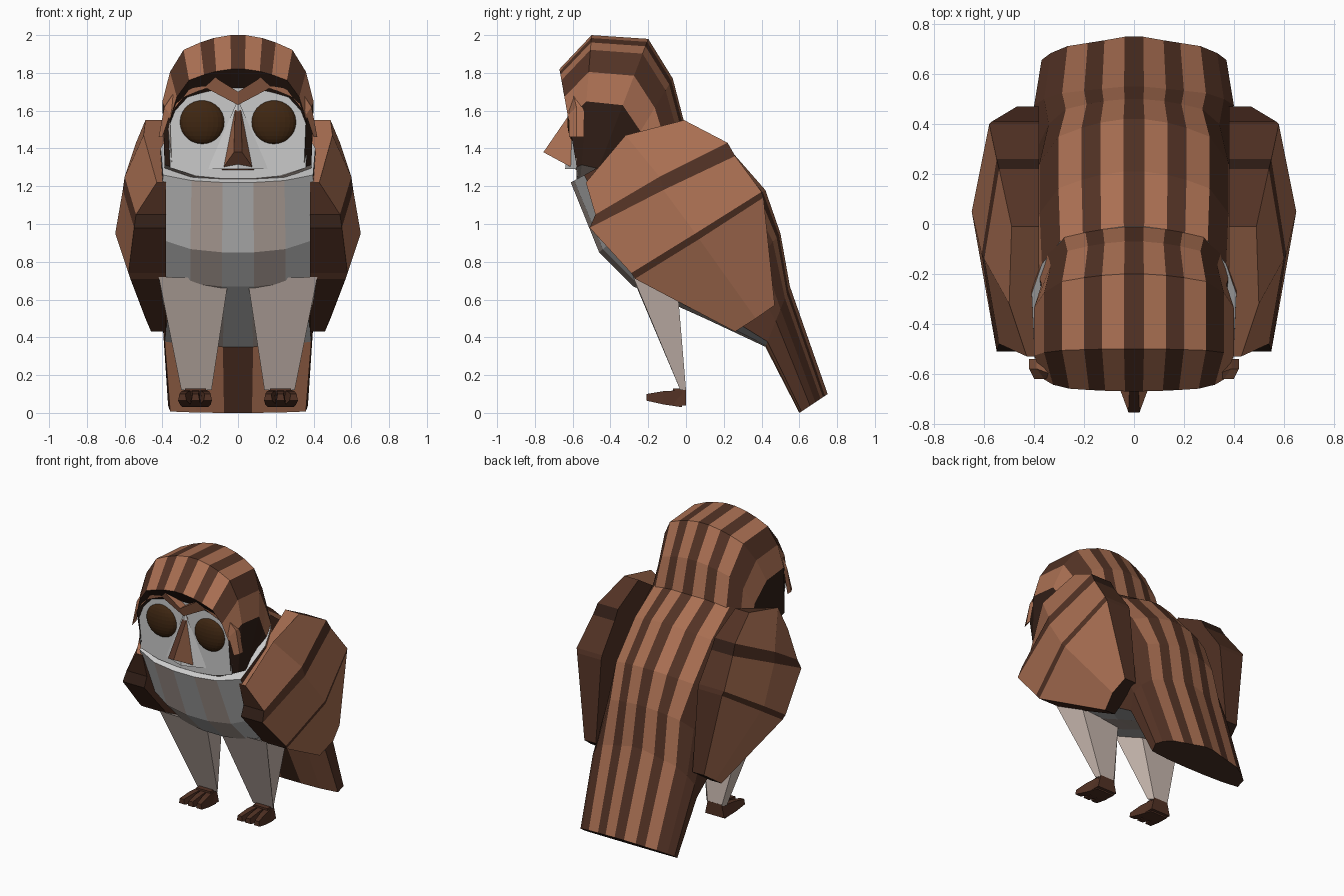
import bpy, bmesh
from mathutils import Vector

if "Cube" in bpy.data.objects:
    bpy.data.objects.remove(bpy.data.objects["Cube"])


def material(name, rgb):
    m = bpy.data.materials.new(name)
    m.diffuse_color = (*rgb, 1)
    m.use_nodes = True
    m.node_tree.nodes["Principled BSDF"].inputs["Base Color"].default_value = m.diffuse_color
    return m


MATS = [material("light_brown", (0.40, 0.16, 0.085)),
        material("dark_brown", (0.085, 0.032, 0.018)),
        material("blackish_brown", (0.03, 0.013, 0.008)),
        material("pale_grey", (0.60, 0.60, 0.60)),
        material("pale_beige", (0.58, 0.48, 0.43)),
        material("eye_brown", (0.05, 0.02, 0.006))]
LIGHT, DARK, BLACK, GREY, BEIGE, EYE = range(6)


def make(name, verts, faces, colours):
    """Flat-shaded mesh with one colour index per face."""
    bm = bmesh.new()
    vs = [bm.verts.new(v) for v in verts]
    for f, c in zip(faces, colours):
        bm.faces.new([vs[i] for i in f]).material_index = c
    bmesh.ops.recalc_face_normals(bm, faces=bm.faces)
    me = bpy.data.meshes.new(name)
    bm.to_mesh(me)
    bm.free()
    for m in MATS:
        me.materials.append(m)
    ob = bpy.data.objects.new(name, me)
    bpy.context.collection.objects.link(ob)
    return ob


def loft(name, rings, colour, caps):
    """Skin closed rings; colour(row, column) picks the face colour."""
    n = len(rings[0])
    verts = [p for r in rings for p in r]
    faces, cols = [], []
    for j in range(len(rings) - 1):
        for i in range(n):
            k = (i + 1) % n
            faces.append((j * n + i, j * n + k, (j + 1) * n + k, (j + 1) * n + i))
            cols.append(colour(j, i))
    last = (len(rings) - 1) * n
    faces += [tuple(range(n)), tuple(range(last, last + n))]
    return make(name, verts, faces, cols + list(caps))


def mirrored(points, s):
    return [(s * x, y, z) for x, y, z in points]


# Half cross-section: fraction of half width, fraction from back to belly
SECTION = [(.1, 0), (.32, .02), (.5, .05), (.72, .10), (.9, .25), (1, .45),
           (.97, .88), (.6, .97), (.2, 1)]
N = len(SECTION)


def ring(dorsal, ventral, w, power=1):
    d, v = Vector((0, *dorsal)), Vector((0, *ventral))
    half = [(f * w, d.lerp(v, t ** power)) for f, t in SECTION]
    return ([(x, p.y, p.z) for x, p in half] +
            [(-x, p.y, p.z) for x, p in reversed(half)])


def column(i):
    """Symmetric stripe number; -1 is the central back stripe."""
    return -1 if i == 2 * N - 1 else min(i, 2 * N - 2 - i)


STRIPES = {-1: DARK, 0: LIGHT, 1: DARK, 2: LIGHT, 3: DARK, 4: LIGHT}


def head_colour(j, i):
    k = column(i)
    if j == 0:                       # brow fold in front of the crown
        return BLACK if k < 5 else BEIGE
    if k >= 6:
        return BEIGE if k == 6 else GREY
    return STRIPES.get(k, BLACK)


def body_colour(j, i):
    k = column(i)
    if k >= 6:
        if j == 4:                   # underside of the tail
            return {6: LIGHT, 7: LIGHT, 8: DARK}[k]
        return BEIGE if k == 7 else GREY
    return STRIPES.get(k, DARK) if j < 2 or k < 4 else DARK


# Head
loft("head", [ring((-.59, 1.72), (-.58, 1.24), .37),
              ring((-.67, 1.82), (-.565, 1.23), .36),
              ring((-.5, 2.0), (-.56, 1.22), .40),
              ring((-.2, 1.98), (-.5, 1.2), .40),
              ring((-.07, 1.77), (-.45, 1.15), .37),
              ring((-.01, 1.54), (-.4, 1.1), .39)], head_colour, (GREY, DARK))

# Body and tail
loft("body_and_tail", [ring((-.01, 1.55), (-.61, 1.22), .41),
                       ring((.21, 1.42), (-.46, .85), .42),
                       ring((.42, 1.18), (-.28, .67), .42),
                       ring((.50, .95), (.10, .50), .38),
                       ring((.55, .67), (.42, .35), .40, .7),
                       ring((.75, .10), (.60, 0), .37, .6)],
     body_colour, (GREY, BLACK))

# Light brow band framing the face: upper and lower edges, joined across x = 0
upper = [(0, -.65, 1.70), (.16, -.64, 1.80), (.31, -.61, 1.74), (.39, -.58, 1.62), (.42, -.58, 1.46)]
lower = [(0, -.61, 1.63), (.17, -.61, 1.72), (.29, -.61, 1.67), (.36, -.62, 1.58), (.40, -.62, 1.46)]
back = [(x, -.54, z) for x, y, z in upper]
for s, side in ((1, "right"), (-1, "left")):
    rings = [mirrored(p, s) for p in zip(upper, lower, back)]
    loft(side + "_brow", rings, lambda j, i: LIGHT, (LIGHT, LIGHT))

# Eyes
for s, side in ((1, "right"), (-1, "left")):
    bpy.ops.mesh.primitive_uv_sphere_add(segments=24, ring_count=14, radius=1,
                                         location=(s * .19, -.578, 1.54))
    eye = bpy.context.object
    eye.name = side + "_eye"
    eye.scale = (.12, .05, .117)
    eye.data.materials.append(MATS[EYE])

# Bridge and beak
make("face_bridge", [(0, -.60, 1.66), (.16, -.58, 1.29), (-.16, -.58, 1.29), (0, -.64, 1.29)],
     [(0, 1, 3), (0, 2, 3), (1, 2, 3), (0, 1, 2)], [GREY] * 4)
make("beak", [(.015, -.59, 1.62), (-.015, -.59, 1.62), (.09, -.57, 1.28), (-.09, -.57, 1.28),
              (.022, -.755, 1.38), (-.022, -.755, 1.38)],
     [(0, 1, 5, 4), (0, 2, 4), (1, 3, 5), (2, 3, 5, 4), (0, 1, 3, 2)],
     [DARK, LIGHT, LIGHT, LIGHT, LIGHT])

# Wings: rows of (x, y, z) at front edge, middle and back edge
WING = [((.43, -.53, 1.22), (.50, -.32, 1.47), (.49, -.01, 1.55)),
        ((.54, -.48, 1.05), (.60, -.14, 1.25), (.54, .22, 1.43)),
        ((.55, -.51, .98), (.61, -.12, 1.18), (.55, .26, 1.36)),
        ((.58, -.29, .74), (.65, .05, .95), (.58, .40, 1.17)),
        ((.57, -.27, .71), (.64, .07, .92), (.57, .41, 1.14)),
        ((.46, .26, .43), (.49, .37, .50), (.47, .47, .57))]


def wing_colour(j, i):
    if i == 4:
        return DARK
    if i in (0, 3):
        return DARK if j != 1 else BLACK
    return DARK if j in (1, 3) else LIGHT


for s, side in ((1, "right"), (-1, "left")):
    rings = [mirrored([(.38, *f[1:]), f, m, b, (.38, *b[1:])], s) for f, m, b in WING]
    loft(side + "_wing", rings, wing_colour, (LIGHT, BLACK))

# Legs and feet
LEG = [[(.05, -.28, .71), (.42, -.28, .72), (.40, -.04, .60), (.10, -.04, .58)],
       [(.14, -.03, .12), (.30, -.03, .12), (.28, 0, .12), (.17, 0, .12)]]
for s, side in ((1, "right"), (-1, "left")):
    loft(side + "_leg", [mirrored(r, s) for r in LEG], lambda j, i: BEIGE, (BEIGE, BEIGE))
    heel = [[(.15, y, lo), (.30, y, lo), (.28, y, .13), (.17, y, .13)]
            for y, lo in ((0, .04), (-.07, .04))]
    loft(side + "_foot", [mirrored(r, s) for r in heel], lambda j, i: DARK, (DARK, DARK))
    for t, (x0, x1) in enumerate(((.185, .16), (.225, .225), (.265, .295))):
        toe = [[(x - h, y, lo), (x + h, y, lo), (x + h * .7, y, hi), (x - h * .7, y, hi)]
               for x, h, y, lo, hi in ((x0, .028, -.02, .03, .12), ((x0 + x1) / 2, .028, -.12, .045, .115),
                                       (x1, .022, -.21, .065, .10))]
        loft(f"{side}_toe_{t + 1}", [mirrored(r, s) for r in toe], lambda j, i: DARK, (DARK, DARK))
